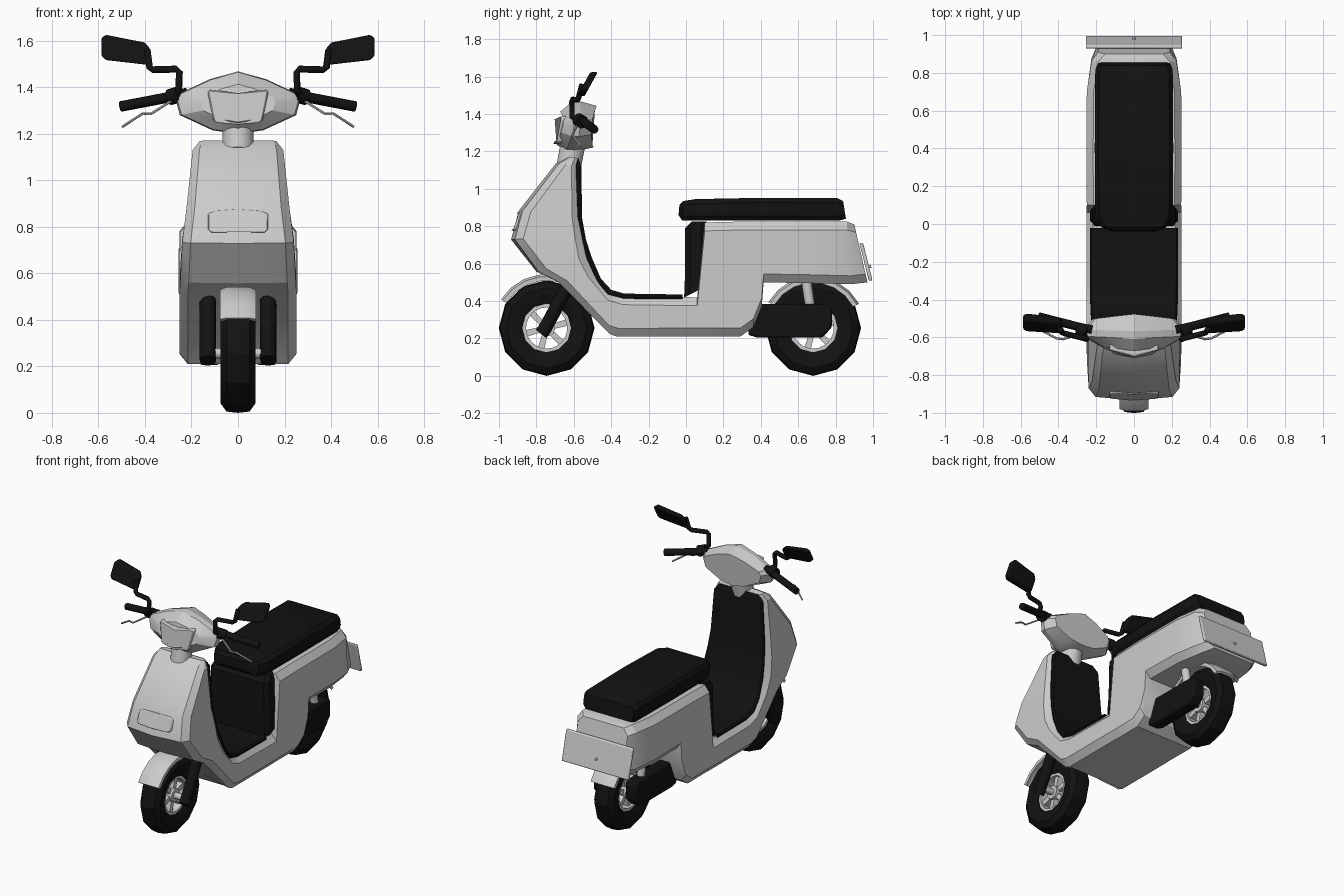
import bpy, bmesh, math
from mathutils import Vector as V

if "Cube" in bpy.data.objects:
    bpy.data.objects.remove(bpy.data.objects["Cube"])

black = bpy.data.materials.new("black")
black.diffuse_color = (0.006, 0.006, 0.006, 1)
black.use_nodes = True
black.node_tree.nodes["Principled BSDF"].inputs["Base Color"].default_value = black.diffuse_color
pale = bpy.data.materials.new("lamp_glass")
pale.diffuse_color = (0.6, 0.6, 0.6, 1)
pale.use_nodes = True
pale.node_tree.nodes["Principled BSDF"].inputs["Base Color"].default_value = pale.diffuse_color

def loft(name, rings, mat=None, loop=False, bevel=0, angle=28):
    """Skin closed rings of equal point count; caps the ends unless looped."""
    bm = bmesh.new()
    vs = [[bm.verts.new(p) for p in r] for r in rings]
    n = len(rings[0])
    for k in range(len(vs) if loop else len(vs) - 1):
        a, b = vs[k], vs[(k + 1) % len(vs)]
        for j in range(n):
            bm.faces.new((a[j], a[(j + 1) % n], b[(j + 1) % n], b[j]))
    if not loop:
        bm.faces.new(vs[0])
        bm.faces.new(vs[-1])
    bmesh.ops.recalc_face_normals(bm, faces=bm.faces)
    me = bpy.data.meshes.new(name)
    bm.to_mesh(me)
    bm.free()
    ob = bpy.data.objects.new(name, me)
    bpy.context.collection.objects.link(ob)
    if mat:
        me.materials.append(mat)
    if bevel:
        m = ob.modifiers.new("bevel", "BEVEL")
        m.width, m.segments = bevel, 2
    bpy.ops.object.select_all(action='DESELECT')
    bpy.context.view_layer.objects.active = ob
    ob.select_set(True)
    bpy.ops.object.shade_smooth_by_angle(angle=math.radians(angle))
    return ob

def section(oy, oz, iy, iz, w, b=0.0, c=0.045):
    """Symmetric chamfered section between an outer and an inner (y, z) point."""
    o, i = V((0, oy, oz)), V((0, iy, iz))
    d = (i - o).normalized()
    c = min(c, (i - o).length * 0.35)
    X = V((1, 0, 0))
    half = [X * (w - .8 * c) + o, X * w + o + d * c, X * w + i - d * c, X * (w - .8 * c) + i]
    return [o - d * b] + half + [i] + [V((-p.x, p.y, p.z)) for p in reversed(half)]

def tube(name, pts, r, mat=None, n=8, ends=None):
    """Tube along a path of points."""
    pts = [V(p) for p in pts]
    rings = []
    for k, p in enumerate(pts):
        t = (pts[min(k + 1, len(pts) - 1)] - pts[max(k - 1, 0)]).normalized()
        u = t.orthogonal() if k == 0 else u - t * u.dot(t)
        u.normalize()
        v = t.cross(u)
        rings.append([p + (u * math.cos(a) + v * math.sin(a)) * r
                      for a in (2 * math.pi * j / n for j in range(n))])
    return loft(name, rings, mat, angle=50)

def arc(name, cy, cz, prof, a0, a1, n, mat=None, loop=False):
    """Sweep an (x, radius) profile around a sideways axle."""
    rings = []
    for k in range(n if loop else n + 1):
        a = math.radians(a0 + (a1 - a0) * k / n)
        rings.append([(x, cy + r * math.cos(a), cz + r * math.sin(a)) for x, r in prof])
    return loft(name, rings, mat, loop)

# Main body: leg shield, floor and tail as one skin
body = [(-.62, 1.17, -.58, 1.165, .165, .01), (-.68, 1.135, -.575, 1.12, .195, .015),
        (-.875, .88, -.565, .85, .222, .02), (-.915, .73, -.55, .75, .24, .02),
        (-.79, .56, -.53, .64, .248, .01), (-.68, .50, -.48, .54, .252, -.05),
        (-.41, .225, -.42, .45, .252, -.05), (-.37, .21, -.33, .425, .252, 0),
        (.06, .21, .06, .42, .252, 0), (.10, .21, .10, .82, .25, 0),
        (.29, .21, .29, .825, .252, 0), (.36, .26, .36, .825, .252, 0),
        (.405, .37, .405, .825, .252, 0), (.415, .50, .416, .825, .252, 0),
        (.70, .495, .70, .825, .25, 0), (.88, .49, .86, .825, .225, 0),
        (.97, .50, .90, .81, .19, 0)]
loft("body", [section(*s) for s in body])

# Black inner lining: shield back, floor mat and seat front
lining = [(-.60, 1.16, -.575, 1.165, .15), (-.59, 1.12, -.56, 1.12, .185),
          (-.58, .85, -.555, .84, .205), (-.56, .73, -.535, .73, .215),
          (-.53, .62, -.505, .635, .225), (-.48, .50, -.455, .52, .23),
          (-.42, .43, -.40, .46, .232), (-.33, .41, -.33, .44, .232),
          (-.02, .41, -.02, .435, .232)]
loft("floor_lining", [section(*s, 0, .015) for s in lining], black)
loft("seat_front", [section(y, z, .11, z2, w, 0, .03) for y, z, z2, w in
     [(-.01, .42, .48, .232), (-.005, .55, .55, .228), (-.005, .79, .79, .222), (.03, .825, .825, .21)]], black)

# Seat
seat = [(-.04, .86, -.035, .915, .12), (-.02, .83, -.015, .935, .17), (.05, .83, .05, .945, .205),
        (.40, .83, .40, .952, .208), (.82, .83, .81, .95, .205), (.855, .84, .84, .935, .19)]
loft("seat", [section(*s, 0, .025) for s in seat], black)

# Rear plate with bolt
loft("rear_plate", [[(x, .935 + e, .71), (x, .985 + e, .51), (x, .965 + e, .51), (x, .915 + e, .71)]
     for x, e in ((-.255, .012), (.255, .012))], None, bevel=.006)
tube("plate_bolt", [(0, .96, .58), (0, .99, .585)], .008)

# Wheels, axles and fenders
tyre = [(-.05, .13), (-.072, .17), (-.075, .215), (-.05, .25), (0, .256),
        (.05, .25), (.075, .215), (.072, .17), (.05, .13)]
rim = [(-.045, .11), (-.045, .134), (.045, .134), (.045, .11)]
for tag, cy, a0, a1, hw in (("front", -.745, 30, 148, .078), ("rear", .68, 28, 150, .09)):
    arc(tag + "_tyre", cy, .256, tyre, 0, 360, 12, black, True)
    arc(tag + "_rim", cy, .256, rim, 0, 360, 24, None, True)
    tube(tag + "_axle", [(-.14, cy, .256), (.14, cy, .256)], .022)
    tube(tag + "_hub", [(-.045, cy, .256), (.045, cy, .256)], .045, None, 12)
    for k in range(6):
        a = k * math.pi / 3 + .26
        d, t = V((0, math.cos(a), math.sin(a))), V((0, -math.sin(a), math.cos(a)))
        c = V((0, cy, .256))
        loft(tag + "_spoke", [[c + d * r + t * w * s + V((x, 0, 0)) for s, x in
             ((-1, -.03), (1, -.03), (1, .03), (-1, .03))] for r, w in ((.03, .014), (.12, .018))])
    R = .288 if tag == "front" else .277
    prof = [(-hw, R - .035), (-hw, R - .012), (-hw * .6, R), (hw * .6, R), (hw, R - .012),
            (hw, R - .035), (hw * .6, R - .015), (-hw * .6, R - .015)]
    arc(tag + "_fender", cy, .256, prof, a0, a1, 7)

# Handlebar cowl
tube("steering_neck", [(0, -.625, 1.13), (0, -.60, 1.26)], .068, None, 12)
half = [(0, 1.468), (.12, 1.435), (.25, 1.375), (.268, 1.345), (.25, 1.28), (.11, 1.215), (0, 1.198)]
outline = half + [(-x, z) for x, z in half[-2:0:-1]]
rings = []
for y, s, fwd, lean in ((-.655, .6, .035, .25), (-.60, .97, .03, .3), (-.565, 1, .02, .25), (-.505, .82, -.02, .12)):
    rings.append([(x * s, y - fwd * (1 - abs(x) / .27) + lean * (z - 1.33) * .5,
                   1.33 + (z - 1.33) * s) for x, z in outline])
loft("handlebar_cowl", rings, angle=20)

# Lamps
def lamp(name, pts, slope, y0, z0, side, depth):
    f = lambda x, z, e: (x, y0 + slope * (z - z0) + side * abs(x) + e, z)
    pts = pts + [(-x, z) for x, z in reversed(pts) if x > 0]
    loft(name, [[f(x, z, depth) for x, z in pts], [f(x, z, 0) for x, z in pts]], pale, bevel=.006)
lamp("headlamp", [(0, 1.375), (.125, 1.39), (.13, 1.375), (.105, 1.255), (.09, 1.247), (0, 1.24)],
     .13, -.705, 1.31, .22, .06)
lamp("front_lamp", [(0, .875), (.10, .868), (.13, .855), (.13, .79), (.115, .775), (0, .778)],
     .35, -.925, .82, .12, .06)

# Left and right parts
for s, tag in ((-1, "left_"), (1, "right_")):
    P = lambda *pts: [(s * x, y, z) for x, y, z in pts]
    tube(tag + "fork", P((.13, -.775, .225), (.13, -.755, .25), (.13, -.60, .54)), .036, black, 10)
    arm = [(.33, .22), (.37, .385), (.76, .385), (.78, .36), (.78, .26), (.73, .205), (.38, .205)]
    loft(tag + "swing_arm", [[(s * x, y, z) for y, z in arm] for x in (.08, .165)], black, bevel=.012)
    tube(tag + "shock", P((.12, .665, .36), (.12, .64, .53)), .027)
    tube(tag + "grip", P((.22, -.56, 1.375), (.29, -.545, 1.358), (.505, -.49, 1.317)), .023, black, 10)
    tube(tag + "clamp", P((.25, -.575, 1.37), (.295, -.555, 1.357)), .036, black, 10)
    tube(tag + "lever", P((.28, -.58, 1.345), (.375, -.61, 1.285), (.41, -.605, 1.287), (.497, -.56, 1.23)), .006, None, 6)
    tube(tag + "mirror_stem", P((.27, -.57, 1.36), (.255, -.61, 1.385), (.252, -.61, 1.465), (.265, -.605, 1.478),
         (.365, -.58, 1.475), (.38, -.575, 1.485), (.39, -.555, 1.56)), .015, black)
    glass = [(.378, 1.495), (.57, 1.517), (.587, 1.535), (.587, 1.612), (.568, 1.625), (.40, 1.592), (.378, 1.565)]
    loft(tag + "mirror", [[(s * x, -.565 + e + (z - 1.5) * .55, z) for x, z in glass] for e in (-.015, .025)],
         black, bevel=.008)
